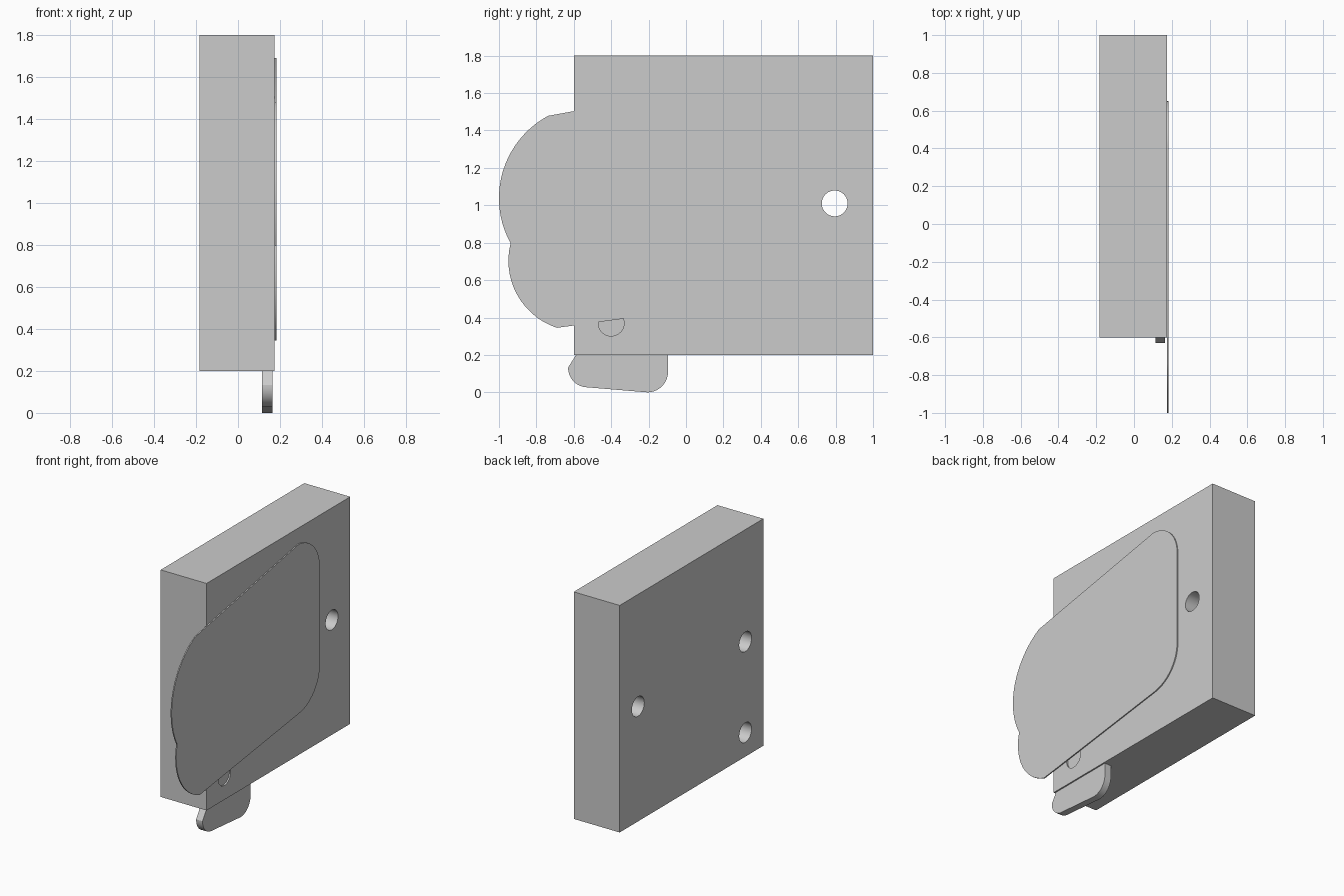
import bpy, bmesh, math
from mathutils import Vector

if "Cube" in bpy.data.objects:
    bpy.data.objects.remove(bpy.data.objects["Cube"])


def arc(a, m, b, n=14):
    """Points on the circular arc from a through m to b."""
    a, m, b = Vector(a), Vector(m), Vector(b)
    d = 2 * (a.x * (m.y - b.y) + m.x * (b.y - a.y) + b.x * (a.y - m.y))
    a2, m2, b2 = a.dot(a), m.dot(m), b.dot(b)
    c = Vector(((a2 * (m.y - b.y) + m2 * (b.y - a.y) + b2 * (a.y - m.y)) / d,
                (a2 * (b.x - m.x) + m2 * (a.x - b.x) + b2 * (m.x - a.x)) / d))
    ang = [math.atan2(*(p - c).yx) for p in (a, m, b)]
    sweep = (ang[2] - ang[0]) % math.tau
    if (ang[1] - ang[0]) % math.tau > sweep:
        sweep -= math.tau
    r = (a - c).length
    return [(c.x + r * math.cos(ang[0] + sweep * i / n),
             c.y + r * math.sin(ang[0] + sweep * i / n)) for i in range(n + 1)]


def slab(name, outline, x0, x1):
    """Extrude a (y, z) outline from x0 to x1."""
    bm = bmesh.new()
    face = bm.faces.new([bm.verts.new((x0, y, z)) for y, z in outline])
    ext = bmesh.ops.extrude_face_region(bm, geom=[face])
    bmesh.ops.translate(bm, vec=(x1 - x0, 0, 0),
                        verts=[v for v in ext["geom"] if isinstance(v, bmesh.types.BMVert)])
    bmesh.ops.recalc_face_normals(bm, faces=bm.faces)
    me = bpy.data.meshes.new(name)
    bm.to_mesh(me)
    bm.free()
    ob = bpy.data.objects.new(name, me)
    bpy.context.collection.objects.link(ob)
    return ob


def smooth(ob):
    bpy.ops.object.select_all(action='DESELECT')
    ob.select_set(True)
    bpy.context.view_layer.objects.active = ob
    bpy.ops.object.shade_smooth_by_angle(angle=math.radians(30))


# square housing with three round through holes
housing = slab("housing", [(-0.6, 0.2), (1, 0.2), (1, 1.8), (-0.6, 1.8)], -0.183, 0.175)
for y, z in [(0.795, 1.01), (-0.4, 1.01), (-0.4, 0.37)]:
    circle = [(y + 0.069 * math.cos(i * math.tau / 48),
               z + 0.069 * math.sin(i * math.tau / 48)) for i in range(48)]
    cutter = slab("hole_cutter", circle, -0.4, 0.4)
    cutter.hide_render = True
    mod = housing.modifiers.new("hole", 'BOOLEAN')
    mod.operation = 'DIFFERENCE'
    mod.object = cutter
    bpy.context.view_layer.objects.active = housing
    bpy.ops.object.modifier_apply(modifier=mod.name)
    bpy.data.objects.remove(cutter)
smooth(housing)

# thin cover plate with a two-lobed front edge
cover = (arc((0.417, 1.69), (0.583, 1.61), (0.65, 1.417))
         + arc((0.65, 0.775), (0.583, 0.583), (0.417, 0.497))
         + arc((-0.69, 0.345), (-0.888, 0.497), (-0.938, 0.797))
         + arc((-0.938, 0.797), (-1.0, 1.05), (-0.738, 1.478), 20)[1:])
smooth(slab("cover_plate", cover, 0.175, 0.183))

# lever running inside the housing, seen through the lower hole and below
lever = ([(-0.55, 0.5), (-0.55, 0.22), (-0.588, 0.2)]
         + arc((-0.63, 0.133), (-0.607, 0.065), (-0.53, 0.027))
         + arc((-0.205, 0.0), (-0.128, 0.033), (-0.096, 0.11))
         + [(-0.096, 0.5)])
smooth(slab("lever", lever, 0.115, 0.165))
